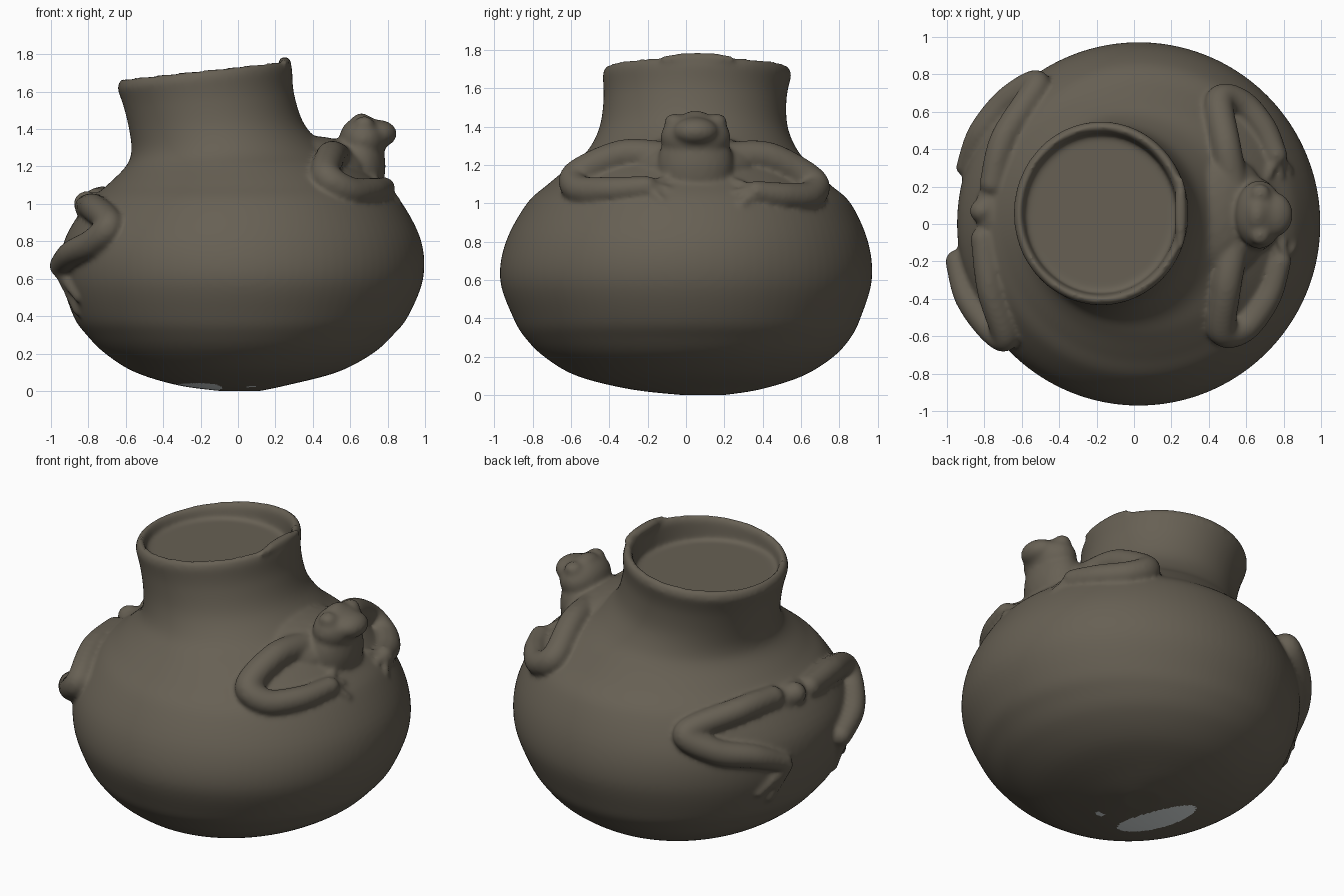
import bpy, bmesh, math
from mathutils import Vector, Matrix
from mathutils.bvhtree import BVHTree

cube = bpy.data.objects.get("Cube")
if cube:
    bpy.data.objects.remove(cube, do_unlink=True)


def material(name, rgb):
    mat = bpy.data.materials.new(name)
    mat.use_nodes = True
    mat.diffuse_color = (*rgb, 1)
    bsdf = mat.node_tree.nodes["Principled BSDF"]
    bsdf.inputs["Base Color"].default_value = (*rgb, 1)
    bsdf.inputs["Roughness"].default_value = 0.9
    return mat


clay = material("dark clay", (0.135, 0.117, 0.088))
bare = material("pale grey patch", (0.80, 0.85, 0.85))


def smooth_path(points, steps):
    """Catmull-Rom interpolation of vectors of any size."""
    out = []
    for i in range(len(points) - 1):
        p0, p1 = points[max(i - 1, 0)], points[i]
        p2, p3 = points[i + 1], points[min(i + 2, len(points) - 1)]
        for k in range(steps):
            t = k / steps
            out.append(0.5 * (2 * p1 + (p2 - p0) * t + (2 * p0 - 5 * p1 + 4 * p2 - p3) * t * t
                              + (3 * p1 - p0 - 3 * p2 + p3) * t ** 3))
    return out + [points[-1]]


# Pot wall: height, then extent in x and y
wall = [Vector(r) for r in (
    (0.00, -0.10, 0.12, -0.02, 0.20), (0.03, -0.32, 0.26, -0.29, 0.39),
    (0.10, -0.55, 0.53, -0.57, 0.61), (0.20, -0.71, 0.72, -0.74, 0.77),
    (0.30, -0.81, 0.83, -0.84, 0.86), (0.40, -0.88, 0.91, -0.90, 0.91),
    (0.60, -0.94, 0.99, -0.97, 0.97),
    (0.80, -0.93, 0.98, -0.94, 0.95), (1.00, -0.81, 0.88, -0.83, 0.86),
    (1.10, -0.70, 0.78, -0.72, 0.75), (1.20, -0.60, 0.65, -0.60, 0.65),
    (1.28, -0.57, 0.50, -0.51, 0.58), (1.40, -0.58, 0.36, -0.45, 0.53),
    (1.55, -0.61, 0.30, -0.43, 0.525), (1.67, -0.645, 0.29, -0.435, 0.55))]
rings = smooth_path(wall, 5)
# Rounded lip, then the closed inside of the neck
rings += [Vector(r) for r in (
    (1.705, -0.635, 0.28, -0.425, 0.54), (1.72, -0.61, 0.255, -0.40, 0.515),
    (1.69, -0.59, 0.235, -0.38, 0.49), (1.60, -0.58, 0.225, -0.37, 0.475))]

SEGMENTS = 96
bm = bmesh.new()
loops = []
for n, (z, x0, x1, y0, y1) in enumerate(rings):
    last = n == len(rings) - 1
    lean = 0 if last else 0.11 * min(max((z - 1.3) / 0.35, 0), 1)
    loop = []
    for s in range(SEGMENTS):
        a = math.tau * s / SEGMENTS
        x = (x0 + x1) / 2 + (x1 - x0) / 2 * math.cos(a)
        y = (y0 + y1) / 2 + (y1 - y0) / 2 * math.sin(a)
        loop.append(bm.verts.new((x, y, z + lean * (x + 0.17))))
    loops.append(loop)
for low, high in zip(loops, loops[1:]):
    for s in range(SEGMENTS):
        t = (s + 1) % SEGMENTS
        bm.faces.new((low[s], low[t], high[t], high[s]))
bm.faces.new(loops[0][::-1])
bm.faces.new(loops[-1])
bm.normal_update()
surface = BVHTree.FromBMesh(bm)


def blob(center, radii, tilt=0.0):
    m = (Matrix.Translation(center) @ Matrix.Rotation(tilt, 4, "Y")
         @ Matrix.Diagonal((*radii, 1)))
    bmesh.ops.create_icosphere(bm, subdivisions=3, radius=1, matrix=m)


def on_pot(point, lift):
    spot, normal, _, _ = surface.find_nearest(Vector(point))
    return spot + normal * lift


def limb(points, steps=14):
    """Tapered limb lying on the pot: each point is x, y, z, radius, lift."""
    path = [Vector((*on_pot(p[:3], p[4]), p[3])) for p in points]
    for p in smooth_path(path, steps):
        blob(p.xyz, [p.w] * 3)


def digits_on(start, tips, radius):
    for tip in tips:
        limb([(*start, radius, 0.015), (*tip, radius * 0.7, -0.005)], 8)


# Front limbs: upper arm out to the elbow, forearm back to the hand
for side, elbow_y, hand_y in ((1, 0.68, 0.37), (-1, -0.57, -0.20)):
    base = 0.05
    limb([(0.54, base + side * 0.17, 1.26, 0.085, -0.01),
          (0.49, base + side * 0.38, 1.24, 0.08, 0.03),
          (0.46, elbow_y - side * 0.02, 1.12, 0.08, 0.03),
          (0.58, elbow_y - side * 0.03, 1.05, 0.075, 0.015),
          (0.71, (elbow_y + hand_y) / 2, 1.06, 0.07, 0.01),
          (0.77, hand_y, 1.07, 0.06, 0.01)])
    digits_on((0.77, hand_y, 1.07),
              [(0.73, hand_y - side * 0.11, 1.13),
               (0.79, hand_y - side * 0.11, 1.06),
               (0.84, hand_y - side * 0.08, 1.00)], 0.032)

# Hind limbs: thigh, knee, shin, ankle
limb([(-0.76, 0.22, 1.02, 0.07, -0.01), (-0.68, 0.45, 1.00, 0.075, 0.015),
      (-0.51, 0.73, 0.92, 0.075, 0.02), (-0.67, 0.66, 0.82, 0.075, 0.015),
      (-0.81, 0.48, 0.76, 0.07, 0.01), (-0.90, 0.31, 0.68, 0.055, 0.0)])
limb([(-0.80, -0.08, 0.98, 0.07, -0.01), (-0.76, -0.35, 0.97, 0.075, 0.015),
      (-0.69, -0.60, 0.89, 0.075, 0.025), (-0.76, -0.54, 0.79, 0.075, 0.02),
      (-0.87, -0.38, 0.73, 0.07, 0.03), (-0.94, -0.20, 0.67, 0.065, 0.02)])
# Hind feet with toes trailing down
digits_on((-0.91, 0.30, 0.66), [(-0.83, 0.44, 0.50), (-0.86, 0.36, 0.44)], 0.04)
digits_on((-0.94, -0.20, 0.64), [(-0.86, -0.34, 0.50), (-0.88, -0.25, 0.42)], 0.045)

# Rump knob and lower back
blob((-0.81, 0.07, 1.00), (0.07, 0.065, 0.07))
blob((-0.75, 0.07, 0.96), (0.11, 0.17, 0.09), 0.8)

# Shoulders and neck rising to the head
blob((0.49, 0.05, 1.22), (0.24, 0.32, 0.13), 0.30)
blob((0.65, 0.05, 1.20), (0.14, 0.20, 0.22))
# Head, snout and eyes
blob((0.67, 0.05, 1.345), (0.13, 0.185, 0.125))
blob((0.75, 0.05, 1.375), (0.10, 0.12, 0.075))
for y in (-0.06, 0.16):
    blob((0.675, y, 1.425), (0.055, 0.055, 0.045))
blob((0.66, 0.05, 1.43), (0.06, 0.09, 0.055))
# Raised stretch of the lip
blob((0.25, 0.06, 1.755), (0.035, 0.20, 0.032))

raw = bpy.data.meshes.new("pot_parts")
bm.to_mesh(raw)
bm.free()
pot = bpy.data.objects.new("animal_pot", raw)
bpy.context.collection.objects.link(pot)

# Fuse all the parts into one softened clay surface
remesh = pot.modifiers.new("fuse", "REMESH")
remesh.mode = "VOXEL"
remesh.voxel_size = 0.013
soften = pot.modifiers.new("soften", "SMOOTH")
soften.factor = 0.5
soften.iterations = 12
graph = bpy.context.evaluated_depsgraph_get()
fused = bpy.data.meshes.new_from_object(pot.evaluated_get(graph))
pot.modifiers.clear()
pot.data = fused
bpy.data.meshes.remove(raw)
fused.name = "animal_pot"
fused.materials.clear()
fused.materials.append(clay)
fused.materials.append(bare)

# Bare patches under the base
long_axis = Vector((-0.3, 0.95)).normalized()
for face in fused.polygons:
    face.use_smooth = True
    c = face.center
    d = Vector((c.x + 0.22, c.y + 0.06))
    along = d.dot(long_axis)
    across = d.x * long_axis.y - d.y * long_axis.x
    in_patch = (along / 0.26) ** 2 + (across / 0.115) ** 2 < 1
    in_spot = (d - Vector((0.29, -0.16))).length < 0.025
    face.material_index = int(c.z < 0.12 and (in_patch or in_spot))
